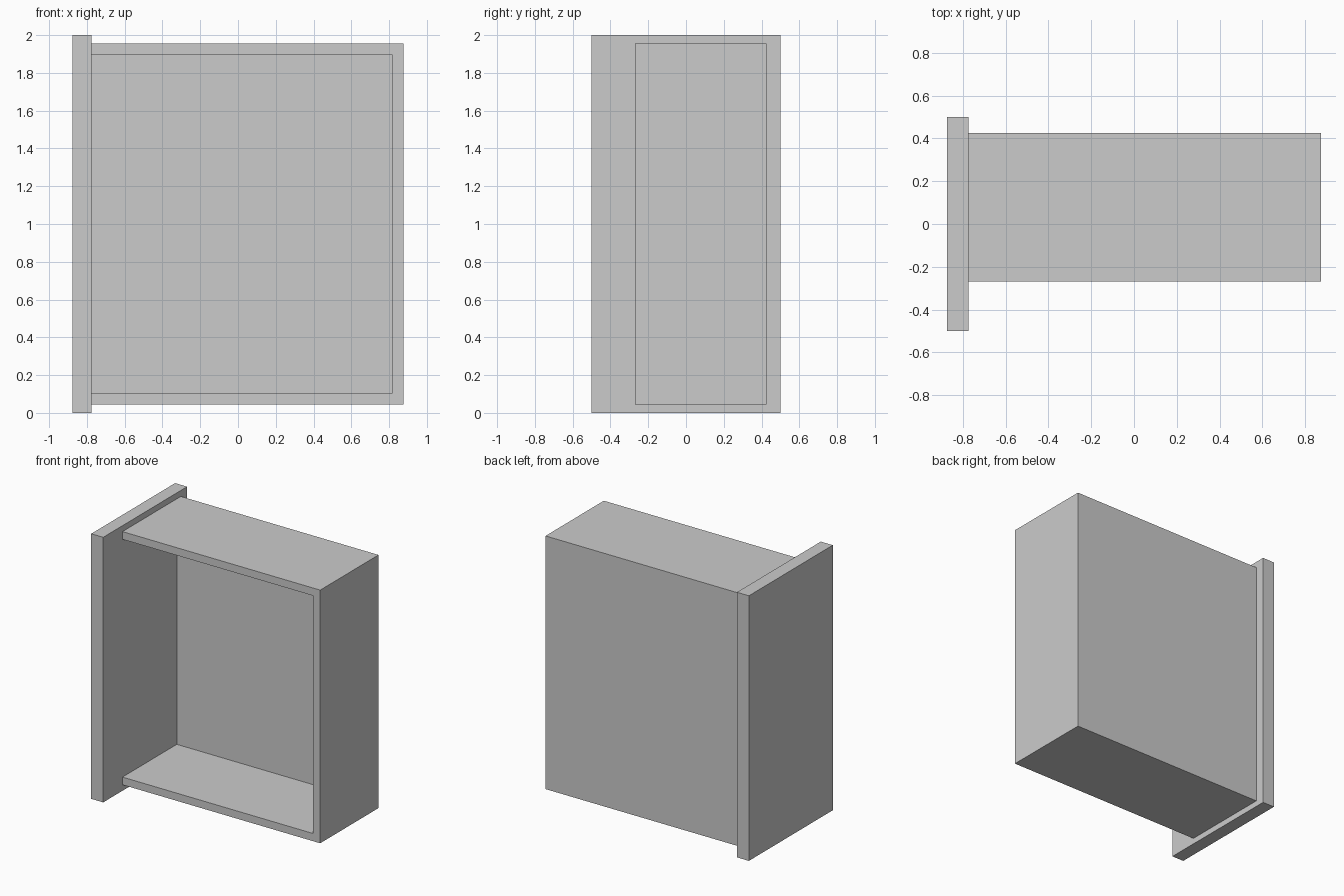
import bpy

if "Cube" in bpy.data.objects:
    bpy.data.objects.remove(bpy.data.objects["Cube"])


def box(name, lo, hi):
    """Axis-aligned box between two corners."""
    size = [b - a for a, b in zip(lo, hi)]
    mid = [(a + b) / 2 for a, b in zip(lo, hi)]
    bpy.ops.mesh.primitive_cube_add(size=1, location=mid)
    ob = bpy.context.object
    ob.name = ob.data.name = name
    ob.scale = size
    bpy.ops.object.transform_apply(location=False, rotation=False, scale=True)
    return ob


# Wide drawer front, standing upright on the left
box("drawer_front", (-0.875, -0.5, 0), (-0.775, 0.5, 2))

# Drawer tray: three walls and a floor, open toward -y and closed by the front
tray = box("drawer_tray", (-0.775, -0.27, 0.045), (0.875, 0.425, 1.955))

# Hollow of the tray
cutter = box("tray_cutter", (-0.9, -0.4, 0.103), (0.815, 0.377, 1.897))
cutter.hide_render = True

mod = tray.modifiers.new("hollow", 'BOOLEAN')
mod.operation = 'DIFFERENCE'
mod.solver = 'EXACT'
mod.object = cutter
bpy.context.view_layer.objects.active = tray
bpy.ops.object.modifier_apply(modifier=mod.name)
bpy.data.objects.remove(cutter)
